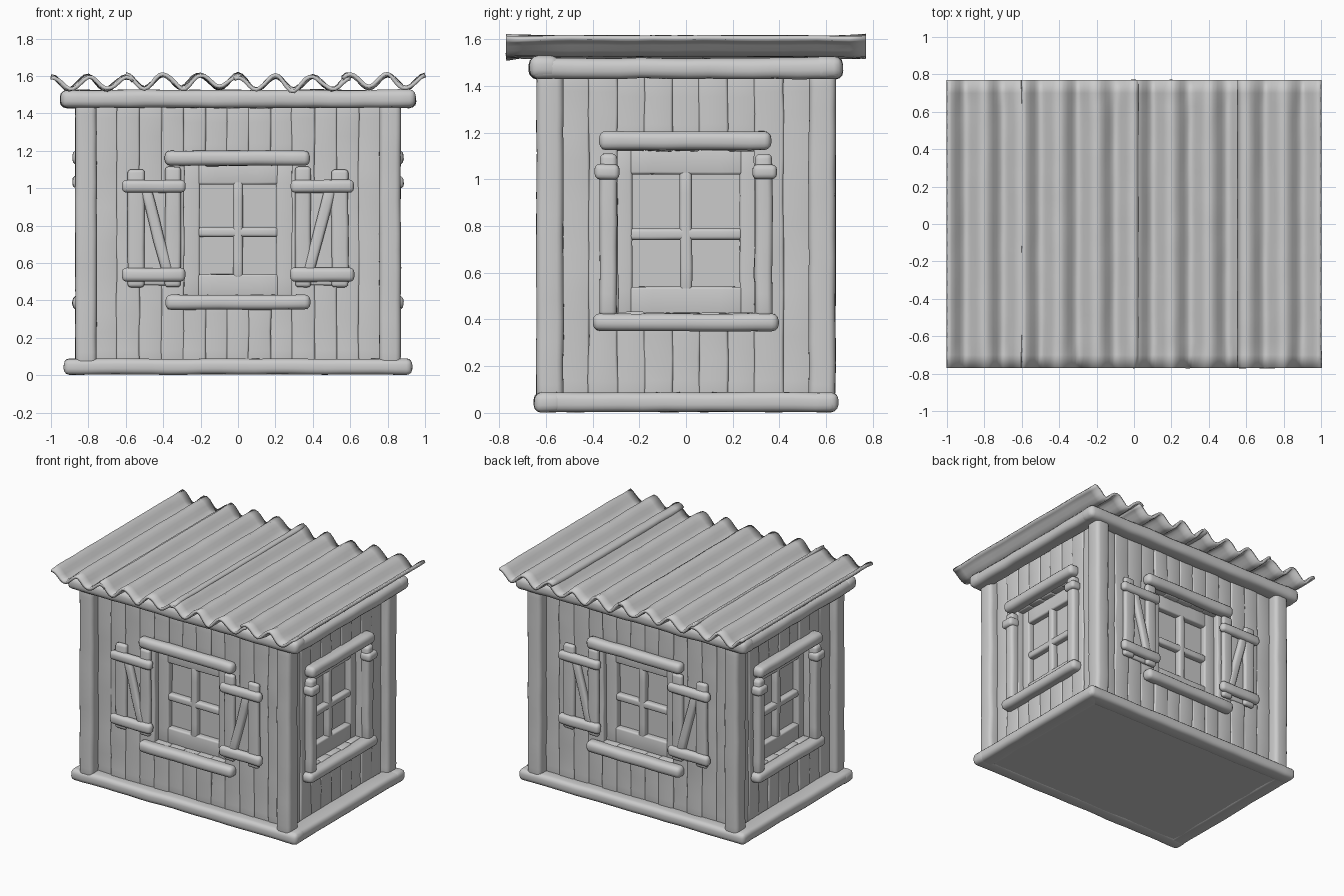
import bpy, bmesh, random
from math import pi, cos, atan2, hypot, radians
from mathutils import Matrix, Vector, noise

if "Cube" in bpy.data.objects:
    bpy.data.objects.remove(bpy.data.objects["Cube"])

random.seed(4)


def finish(name, bm, matrix=Matrix()):
    mesh = bpy.data.meshes.new(name)
    bm.to_mesh(mesh)
    bm.free()
    ob = bpy.data.objects.new(name, mesh)
    ob.matrix_world = matrix
    bpy.context.collection.objects.link(ob)
    return ob


def timber(name, u, d, z, turn=0.0, bevel=0.03, wobble=0.004, tilt=0.0):
    """Rounded, slightly uneven timber. u = sideways, d = outward, z = height ranges;
    turn picks the wall (0 is the front)."""
    size = Vector((u[1] - u[0], d[1] - d[0], z[1] - z[0]))
    centre = Vector(((u[0] + u[1]) / 2, -(d[0] + d[1]) / 2, (z[0] + z[1]) / 2))
    bm = bmesh.new()
    bmesh.ops.create_cube(bm, size=1)
    bmesh.ops.scale(bm, vec=size, verts=bm.verts)
    if bevel:
        bmesh.ops.bevel(bm, geom=bm.edges[:], offset=min(bevel, min(size) * 0.45),
                        segments=3, profile=0.5, affect='EDGES')
    if wobble:
        axis = max(range(3), key=lambda i: size[i])
        normal = Vector([float(i == axis) for i in range(3)])
        cuts = max(2, int(size[axis] / 0.09))
        for i in range(1, cuts):
            bmesh.ops.bisect_plane(bm, geom=bm.verts[:] + bm.edges[:] + bm.faces[:],
                                   plane_co=normal * size[axis] * (i / cuts - 0.5),
                                   plane_no=normal)
        shift = Vector((random.uniform(0, 50), random.uniform(0, 50), 0))
        for v in bm.verts:
            v.co += noise.noise_vector(v.co * 6 + shift) * wobble
    m = Matrix.Rotation(turn, 4, 'Z') @ Matrix.Translation(centre) @ Matrix.Rotation(tilt, 4, 'Y')
    return finish(name, bm, m)


def plank_wall(name, half, hole, depth, side_count, turn):
    """Vertical planks, split above and below the window opening."""
    edges = [-half + (half - hole) * i / side_count for i in range(side_count)]
    edges += [-hole + 2 * hole * i / 5 for i in range(6)]
    edges += [hole + (half - hole) * (i + 1) / side_count for i in range(side_count)]
    for a, b in zip(edges, edges[1:]):
        front = depth + random.uniform(-0.006, 0.006)
        in_window = abs(a + b) / 2 < hole
        for z in ([(0.04, 0.43), (1.12, 1.47)] if in_window else [(0.04, 1.47)]):
            timber(name + "_plank", (a - 0.003, b + 0.003), (depth - 0.1, front), z,
                   turn, 0.012, 0.007)


def window(name, half, pane, depth, turn):
    """Recessed frame with four panes."""
    d = (depth - 0.1, depth - 0.045)
    for s in (-1, 1):
        timber(name + "_stile", sorted((s * pane, s * (half + 0.01))), d, (0.42, 1.13), turn, 0.012, 0.002)
    timber(name + "_bottom_rail", (-pane - 0.01, pane + 0.01), d, (0.42, 0.54), turn, 0.012, 0.002)
    timber(name + "_top_rail", (-pane - 0.01, pane + 0.01), d, (1.02, 1.13), turn, 0.012, 0.002)
    timber(name + "_mullion", (-0.026, 0.026), d, (0.52, 1.04), turn, 0.015, 0.002)
    timber(name + "_glazing_bar", (-pane - 0.01, pane + 0.01), d, (0.74, 0.79), turn, 0.015, 0.002)


def shutter(side, depth, turn):
    """Braced shutter beside the front or back window."""
    def span(a, b):
        return sorted((side * a, side * b))
    timber("shutter_backing", span(0.33, 0.56), (depth - 0.02, depth + 0.012), (0.48, 1.02), turn, 0.01)
    timber("shutter_outer_slat", span(0.50, 0.59), (depth, depth + 0.04), (0.47, 1.10), turn, 0.018)
    timber("shutter_inner_slat", span(0.305, 0.39), (depth, depth + 0.04), (0.47, 1.115), turn, 0.018)
    for z in ((0.50, 0.575), (0.975, 1.045)):
        timber("shutter_bar", span(0.28, 0.62), (depth + 0.01, depth + 0.066), z, turn, 0.025)
    # diagonal brace from the outer top to the inner bottom
    du, dz = 0.12, 0.46
    length = hypot(du, dz)
    timber("shutter_brace", (side * 0.435 - 0.03, side * 0.435 + 0.03), (depth, depth + 0.045),
           (0.775 - length / 2, 0.775 + length / 2), turn, 0.018, tilt=side * atan2(du, dz))


# Solid core (its faces show as the panes) and floor
timber("inner_core", (-0.72, 0.72), (-0.48, 0.48), (0.02, 1.51), bevel=0, wobble=0)
timber("floor", (-0.89, 0.89), (-0.61, 0.61), (0.008, 0.06), bevel=0, wobble=0)

# Corner posts
for sx in (-1, 1):
    for sy in (-1, 1):
        timber("corner_post", sorted((sx * 0.755, sx * 0.87)), sorted((sy * 0.525, sy * 0.64)),
               (0.03, 1.48), bevel=0.028)

for turn in (0, pi):
    # Front and back: beams, planks, window and shutters
    timber("long_base_beam", (-0.93, 0.93), (0.53, 0.65), (0.004, 0.088), turn)
    timber("long_top_beam", (-0.95, 0.95), (0.54, 0.67), (1.43, 1.525), turn, 0.035, 0.006)
    plank_wall("long_wall", 0.765, 0.29, 0.57, 4, turn)
    window("long_window", 0.29, 0.205, 0.57, turn)
    timber("long_window_lintel", (-0.39, 0.385), (0.55, 0.63), (1.12, 1.20), turn)
    timber("long_window_sill", (-0.39, 0.385), (0.55, 0.635), (0.35, 0.43), turn)
    for side in (-1, 1):
        shutter(side, 0.57, turn)

    # Left and right sides: beams, planks, window and jambs
    t = turn + pi / 2
    timber("side_base_beam", (-0.645, 0.645), (0.80, 0.93), (0.004, 0.088), t)
    timber("side_top_beam", (-0.665, 0.665), (0.82, 0.95), (1.43, 1.52), t, 0.035, 0.006)
    plank_wall("side_wall", 0.535, 0.295, 0.81, 2, t)
    window("side_window", 0.295, 0.23, 0.81, t)
    timber("side_window_lintel", (-0.37, 0.365), (0.79, 0.885), (1.125, 1.205), t)
    timber("side_window_sill", (-0.40, 0.395), (0.79, 0.885), (0.35, 0.425), t)
    for s in (-1, 1):
        timber("side_window_jamb", sorted((s * 0.295, s * 0.37)), (0.79, 0.865), (0.41, 1.11), t, 0.022)
        timber("jamb_block", sorted((s * 0.285, s * 0.39)), (0.80, 0.885), (1.0, 1.065), t, 0.022)


def roof_sheet(x0, x1, lift):
    """Corrugated sheet with slightly crumpled front and back edges."""
    nx, ny = round((x1 - x0) / 0.02), 22
    bm = bmesh.new()
    rows = []
    for j in range(ny + 1):
        y = -0.77 + 1.54 * j / ny
        crumple = 0.004 + 0.016 * max(0, (abs(y) - 0.62) / 0.15)
        row = []
        for i in range(nx + 1):
            x = x0 + (x1 - x0) * i / nx
            z = 1.562 + 0.036 * cos(2 * pi * x / 0.2) + lift
            z += crumple * noise.noise(Vector((x * 14, y * 7, lift * 900)))
            row.append(bm.verts.new((x, y, z)))
        rows.append(row)
    for a, b in zip(rows, rows[1:]):
        for i in range(nx):
            bm.faces.new((a[i], a[i + 1], b[i + 1], b[i]))
    ob = finish("roof_sheet", bm)
    mod = ob.modifiers.new("thickness", 'SOLIDIFY')
    mod.thickness = 0.02
    mod.offset = 0


# Four overlapping roof sheets
for x0, x1, lift in ((-1, -0.56, 0), (-0.6, 0.02, 0.008), (-0.02, 0.6, 0), (0.56, 1, 0.008)):
    roof_sheet(x0, x1, lift)

bpy.ops.object.select_all(action='SELECT')
bpy.context.view_layer.objects.active = bpy.context.selected_objects[0]
bpy.ops.object.shade_smooth_by_angle(angle=radians(45))
